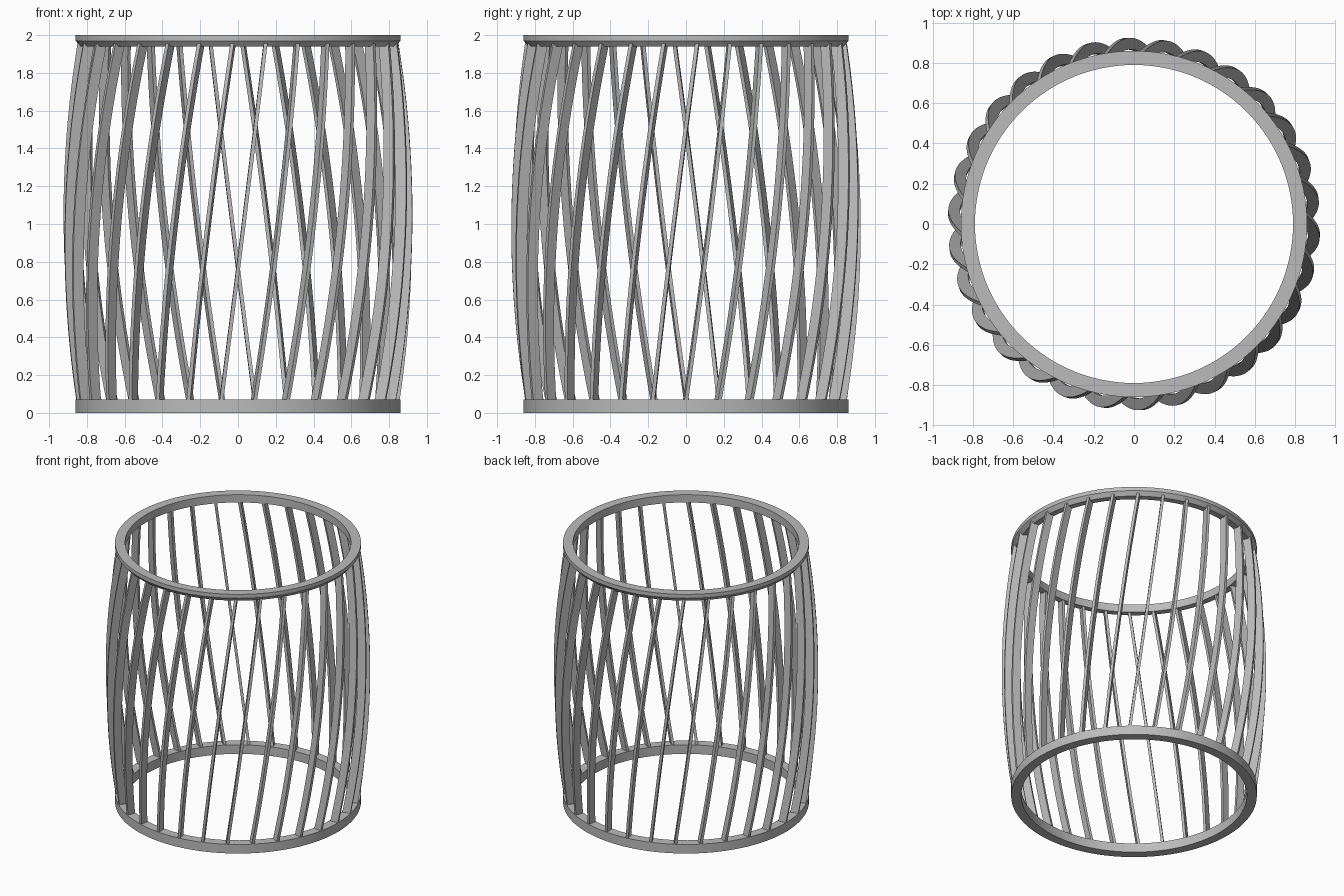
import bpy, bmesh, math

if "Cube" in bpy.data.objects:
    bpy.data.objects.remove(bpy.data.objects["Cube"])

SLATS = 30          # number of bowed slats
STEPS = 24          # segments along each slat
LEAN = 0.124        # sideways travel per unit of height
START = math.radians(271.9)

grey = bpy.data.materials.new("warm_grey")
grey.diffuse_color = (0.5, 0.5, 0.5, 1)
grey.use_nodes = True
grey.node_tree.nodes["Principled BSDF"].inputs["Base Color"].default_value = grey.diffuse_color


def finish(name, bm):
    bmesh.ops.recalc_face_normals(bm, faces=bm.faces)
    mesh = bpy.data.meshes.new(name)
    bm.to_mesh(mesh)
    bm.free()
    mesh.materials.append(grey)
    obj = bpy.data.objects.new(name, mesh)
    bpy.context.collection.objects.link(obj)
    bpy.context.view_layer.objects.active = obj
    obj.select_set(True)
    bpy.ops.object.shade_smooth_by_angle(angle=math.radians(25))
    obj.select_set(False)
    return obj


def bridge(bm, loops, closed):
    """Skin a list of vertex loops with quads."""
    n = len(loops[0])
    pairs = list(zip(loops, loops[1:]))
    if closed:
        pairs.append((loops[-1], loops[0]))
    for a, b in pairs:
        for i in range(n):
            j = (i + 1) % n
            bm.faces.new((a[i], a[j], b[j], b[i]))


def ring(name, profile, sides=120):
    """Revolve a closed (radius, z) profile around the z axis."""
    bm = bmesh.new()
    loops = []
    for k in range(sides):
        a = 2 * math.pi * k / sides
        loops.append([bm.verts.new((r * math.cos(a), r * math.sin(a), z))
                      for r, z in profile])
    bridge(bm, loops, True)
    return finish(name, bm)


def slat(name, angle, half_width=0.01, depth=0.058):
    """Flat strip on edge, bowed outwards and leaning sideways."""
    bm = bmesh.new()
    c, s = math.cos(angle), math.sin(angle)
    z0, z1 = 0.04, 1.955
    loops = []
    for k in range(STEPS + 1):
        z = z0 + (z1 - z0) * k / STEPS
        outer = 0.842 + 0.083 * (1 - ((z - 1) / 0.96) ** 2)
        shift = LEAN * (z - 1)
        loop = []
        for r, t in ((outer, -half_width), (outer, half_width),
                     (outer - depth, half_width), (outer - depth, -half_width)):
            t += shift
            loop.append(bm.verts.new((r * c - t * s, r * s + t * c, z)))
        loops.append(loop)
    bridge(bm, loops, False)
    bm.faces.new(loops[0])
    bm.faces.new(loops[-1])
    return finish(name, bm)


# Base ring with square edges, rim ring with a chamfered lower edge
ring("base_ring", [(0.79, 0), (0.86, 0), (0.86, 0.07), (0.79, 0.07)])
ring("rim_ring", [(0.79, 1.94), (0.835, 1.94), (0.86, 1.97), (0.86, 2.0), (0.79, 2.0)])

# Slats around the rings
for i in range(SLATS):
    slat(f"slat_{i + 1:02d}", START + 2 * math.pi * i / SLATS)
